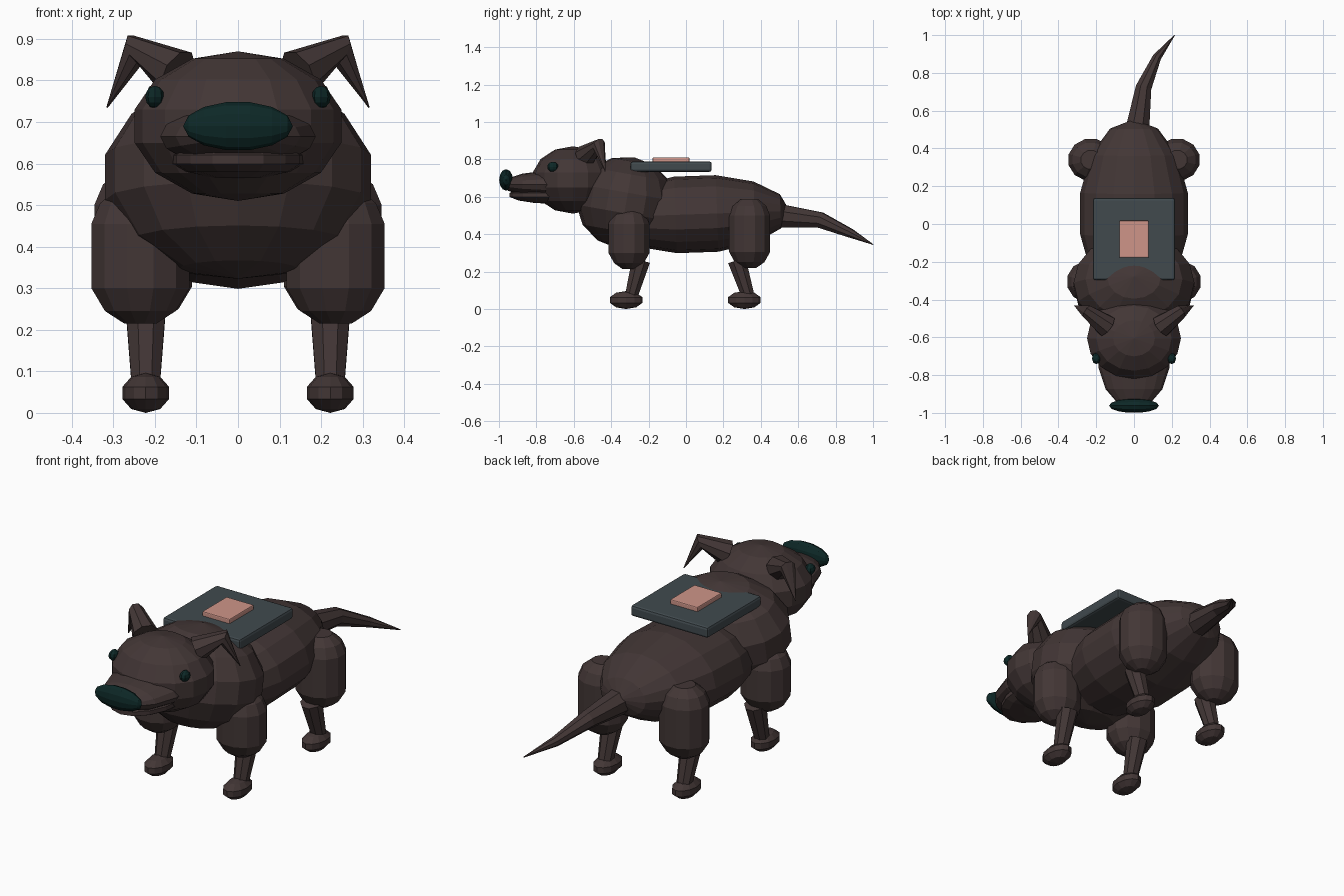
import bpy, bmesh, math
from mathutils import Matrix, Vector

cube = bpy.data.objects.get("Cube")
if cube:
    bpy.data.objects.remove(cube, do_unlink=True)


def material(name, rgb):
    m = bpy.data.materials.new(name)
    m.use_nodes = True
    m.diffuse_color = (*rgb, 1)
    bsdf = m.node_tree.nodes["Principled BSDF"]
    bsdf.inputs["Base Color"].default_value = (*rgb, 1)
    bsdf.inputs["Roughness"].default_value = 0.8
    return m


FUR = material("dark_brown_fur", (0.055, 0.037, 0.036))
TEAL = material("dark_teal", (0.004, 0.021, 0.020))
SLATE = material("slate_grey", (0.052, 0.068, 0.076))
PINK = material("salmon_pink", (0.62, 0.30, 0.25))


def finish(name, bm, mat):
    bmesh.ops.recalc_face_normals(bm, faces=bm.faces)
    mesh = bpy.data.meshes.new(name)
    bm.to_mesh(mesh)
    bm.free()
    mesh.materials.append(mat)
    ob = bpy.data.objects.new(name, mesh)
    bpy.context.collection.objects.link(ob)
    return ob


def ball(name, mat, centre, size, pole="Z", tilt=0, segs=16, rings=7):
    """Faceted ellipsoid with its pole along one axis, tilted about x."""
    bm = bmesh.new()
    bmesh.ops.create_uvsphere(bm, u_segments=segs, v_segments=rings, radius=1)
    turn = {"Z": Matrix(), "Y": Matrix.Rotation(math.pi / 2, 4, "X"),
            "X": Matrix.Rotation(math.pi / 2, 4, "Y")}[pole]
    place = (Matrix.Translation(centre) @ Matrix.Rotation(math.radians(tilt), 4, "X")
             @ Matrix.Diagonal((*size, 1)) @ turn)
    bm.transform(place)
    return finish(name, bm, mat)


def tube(name, mat, path, radii, sides=8, squash=1):
    """Tapered tube through the path points, capped at both ends."""
    bm = bmesh.new()
    pts = [Vector(p) for p in path]
    rings = []
    for i, (p, r) in enumerate(zip(pts, radii)):
        d = pts[min(i + 1, len(pts) - 1)] - pts[max(i - 1, 0)]
        side = d.cross(Vector((0, 1, 0)) if abs(d.z) > abs(d.y) else Vector((0, 0, 1))).normalized()
        up = side.cross(d).normalized()
        ring = []
        for k in range(sides):
            a = 2 * math.pi * (k + 0.5) / sides
            ring.append(bm.verts.new(p + r * (side * math.cos(a) + up * squash * math.sin(a))))
        rings.append(ring)
    for a, b in zip(rings, rings[1:]):
        for k in range(sides):
            n = (k + 1) % sides
            bm.faces.new((a[k], a[n], b[n], b[k]))
    bm.faces.new(rings[0])
    bm.faces.new(rings[-1])
    return finish(name, bm, mat)


def plate(name, mat, centre, size, bevel):
    bm = bmesh.new()
    bmesh.ops.create_cube(bm, size=1)
    bm.transform(Matrix.Translation(centre) @ Matrix.Diagonal((*size, 1)))
    bmesh.ops.bevel(bm, geom=bm.edges[:], offset=bevel, segments=2, profile=0.5, affect="EDGES")
    return finish(name, bm, mat)


# Torso
ball("body", FUR, (0, 0.055, 0.507), (0.292, 0.5, 0.21), "Y", 2)
ball("chest", FUR, (0, -0.32, 0.567), (0.328, 0.268, 0.248), "Z", -10)
tube("tail", FUR, [(0.015, 0.48, 0.5), (0.05, 0.72, 0.475), (0.12, 0.88, 0.405), (0.215, 1, 0.345)],
     [0.07, 0.045, 0.025, 0.002])

# Head
ball("head", FUR, (0, -0.605, 0.69), (0.255, 0.22, 0.18))
ball("snout", FUR, (0, -0.7, 0.665), (0.192, 0.28, 0.075), "Y")
ball("lower_jaw", FUR, (0, -0.7, 0.61), (0.165, 0.25, 0.048))
ball("nose", TEAL, (0, -0.962, 0.69), (0.132, 0.038, 0.059), "X", segs=12)

# Paired parts
for s, side in ((1, "left"), (-1, "right")):
    ball(side + "_eye", TEAL, (s * 0.2, -0.712, 0.76), (0.023, 0.03, 0.027), segs=8, rings=6)
    tube(side + "_ear", FUR,
         [(s * 0.145, -0.54, 0.815), (s * 0.247, -0.465, 0.875), (s * 0.315, -0.432, 0.735)],
         [0.062, 0.038, 0.002])
    for end, thigh_y, x, base, top in (("front", -0.305, 0.235, 0.215, 0.54),
                                       ("rear", 0.34, 0.228, 0.22, 0.585)):
        # Rounded upper leg, slanted shin and flat paw
        heights = (base, base + 0.03, base + 0.085, top - 0.085, top - 0.035, top)
        tube(f"{side}_{end}_upper_leg", FUR, [(s * x, thigh_y, z) for z in heights],
             [0.04, 0.088, 0.122, 0.122, 0.1, 0.055], sides=12, squash=0.93)
        knee, ankle = (-0.24, -0.295) if end == "front" else (0.272, 0.335)
        tube(f"{side}_{end}_lower_leg", FUR,
             [(s * 0.222, knee, 0.26), (s * 0.222, ankle, 0.06)], [0.053, 0.036])
        paw_y = -0.32 if end == "front" else 0.312
        ball(f"{side}_{end}_paw", FUR, (s * 0.222, paw_y, 0.048), (0.059, 0.092, 0.048),
             segs=12, rings=5)

# Pack on the back
plate("back_pack", SLATE, (0, -0.08, 0.761), (0.435, 0.435, 0.055), 0.012)
plate("pack_patch", PINK, (0, -0.08, 0.797), (0.154, 0.196, 0.028), 0.005)
